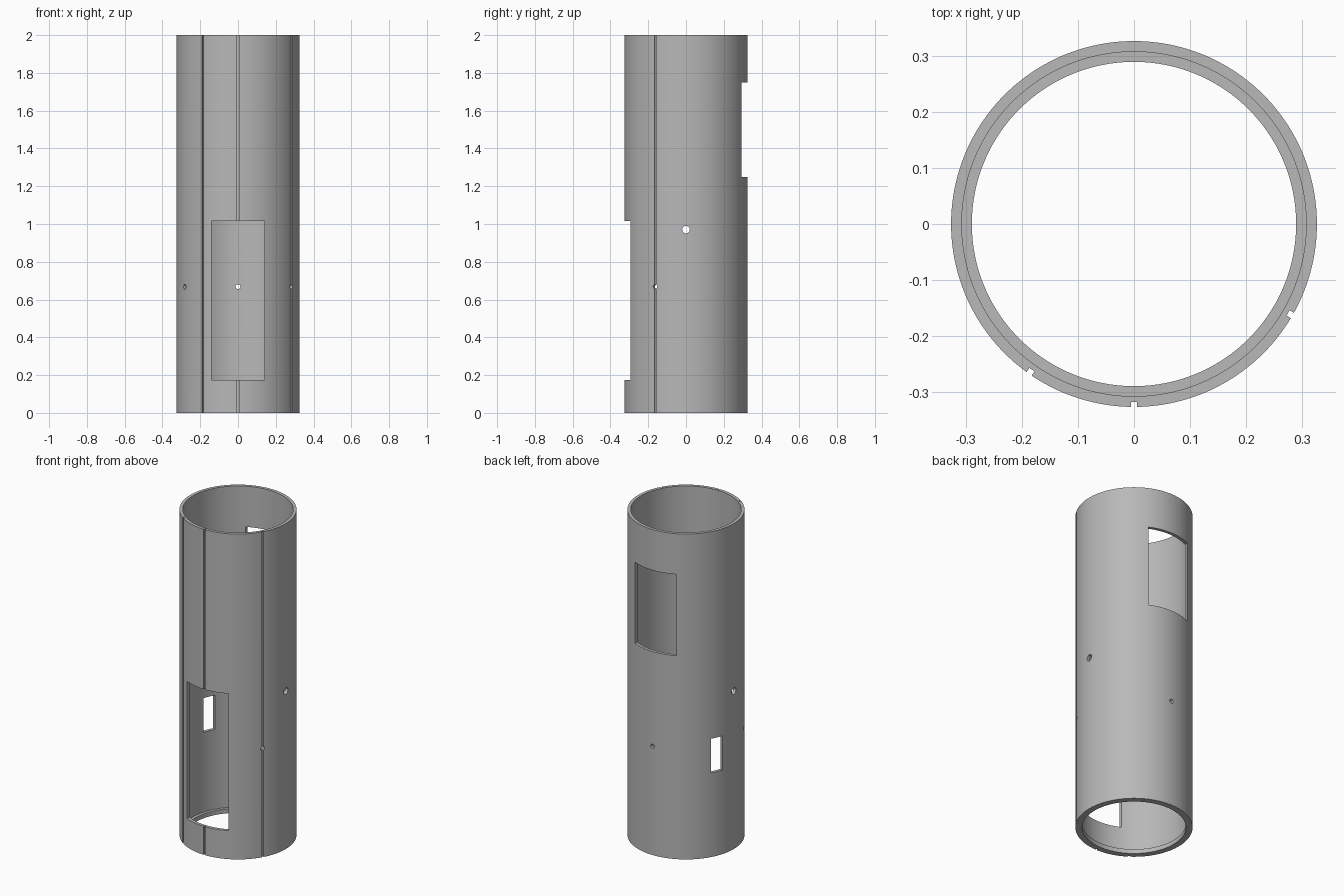
import bpy, bmesh
from math import radians, cos, sin, tau
from mathutils import Matrix

cube = bpy.data.objects.get("Cube")
if cube:
    bpy.data.objects.remove(cube, do_unlink=True)

OUTER, INNER, LIP, HEIGHT, LIP_HEIGHT = 0.326, 0.307, 0.289, 2.0, 0.027
SEGMENTS = 180

grey = bpy.data.materials.new("plain grey")
grey.use_nodes = True
grey.diffuse_color = (0.48, 0.48, 0.48, 1)
grey.node_tree.nodes["Principled BSDF"].inputs["Base Color"].default_value = (0.48, 0.48, 0.48, 1)


def make_object(name, bm):
    bmesh.ops.recalc_face_normals(bm, faces=bm.faces)
    mesh = bpy.data.meshes.new(name)
    bm.to_mesh(mesh)
    bm.free()
    mesh.materials.append(grey)
    obj = bpy.data.objects.new(name, mesh)
    bpy.context.collection.objects.link(obj)
    return obj


def cut(name, bm):
    """Subtract a closed shape from the tube, then discard the cutter."""
    cutter = make_object(name, bm)
    cutter.hide_render = True
    mod = tube.modifiers.new(name, "BOOLEAN")
    mod.operation, mod.solver, mod.object = "DIFFERENCE", "EXACT", cutter
    bpy.ops.object.modifier_apply(modifier=mod.name)
    bpy.data.objects.remove(cutter, do_unlink=True)


def cut_box(name, angle, width, z0, z1, r0, r1):
    """Rectangular cut, reaching from radius r0 to r1 at an angle about z."""
    place = (Matrix.Rotation(radians(angle), 4, "Z")
             @ Matrix.Translation(((r0 + r1) / 2, 0, (z0 + z1) / 2))
             @ Matrix.Diagonal((r1 - r0, width, z1 - z0, 1)))
    bm = bmesh.new()
    bmesh.ops.create_cube(bm, size=1, matrix=place)
    cut(name, bm)


def cut_hole(name, angle, z, radius):
    """Round radial hole through the wall."""
    place = (Matrix.Rotation(radians(angle), 4, "Z")
             @ Matrix.Translation((OUTER, 0, z))
             @ Matrix.Rotation(radians(90), 4, "Y"))
    bm = bmesh.new()
    bmesh.ops.create_cone(bm, cap_ends=True, segments=24, radius1=radius,
                          radius2=radius, depth=0.2, matrix=place)
    cut(name, bm)


# Tube wall with an inner lip at the foot
profile = [(LIP, 0), (OUTER, 0), (OUTER, HEIGHT), (INNER, HEIGHT),
           (INNER, LIP_HEIGHT), (LIP, LIP_HEIGHT)]
bm = bmesh.new()
rings = []
for i in range(SEGMENTS):
    a = tau * (i + 0.5) / SEGMENTS
    rings.append([bm.verts.new((r * cos(a), r * sin(a), z)) for r, z in profile])
for i, ring in enumerate(rings):
    after = rings[(i + 1) % SEGMENTS]
    for j in range(len(profile)):
        k = (j + 1) % len(profile)
        bm.faces.new((ring[j], after[j], after[k], ring[k]))
tube = make_object("tube_body", bm)
bpy.context.view_layer.objects.active = tube
tube.select_set(True)

# Long outer grooves
for angle in (235, 270, 330):
    cut_box("groove", angle, 0.011, -0.1, HEIGHT + 0.1, OUTER - 0.009, OUTER + 0.1)

# Front and back windows, and the small side slot
cut_box("front_window", 270, 0.28, 0.175, 1.017, 0.15, 0.5)
cut_box("back_window", 90, 0.28, 1.25, 1.75, 0.15, 0.5)
cut_box("side_slot", 156.7, 0.075, 0.517, 0.727, 0.2, 0.5)

# Round holes
for angle in (0, 180):
    cut_hole("side_hole", angle, 0.97, 0.02)
for angle in (90, 210, 330):
    cut_hole("pin_hole", angle, 0.668, 0.0125)

bpy.ops.object.shade_smooth_by_angle(angle=radians(30))
